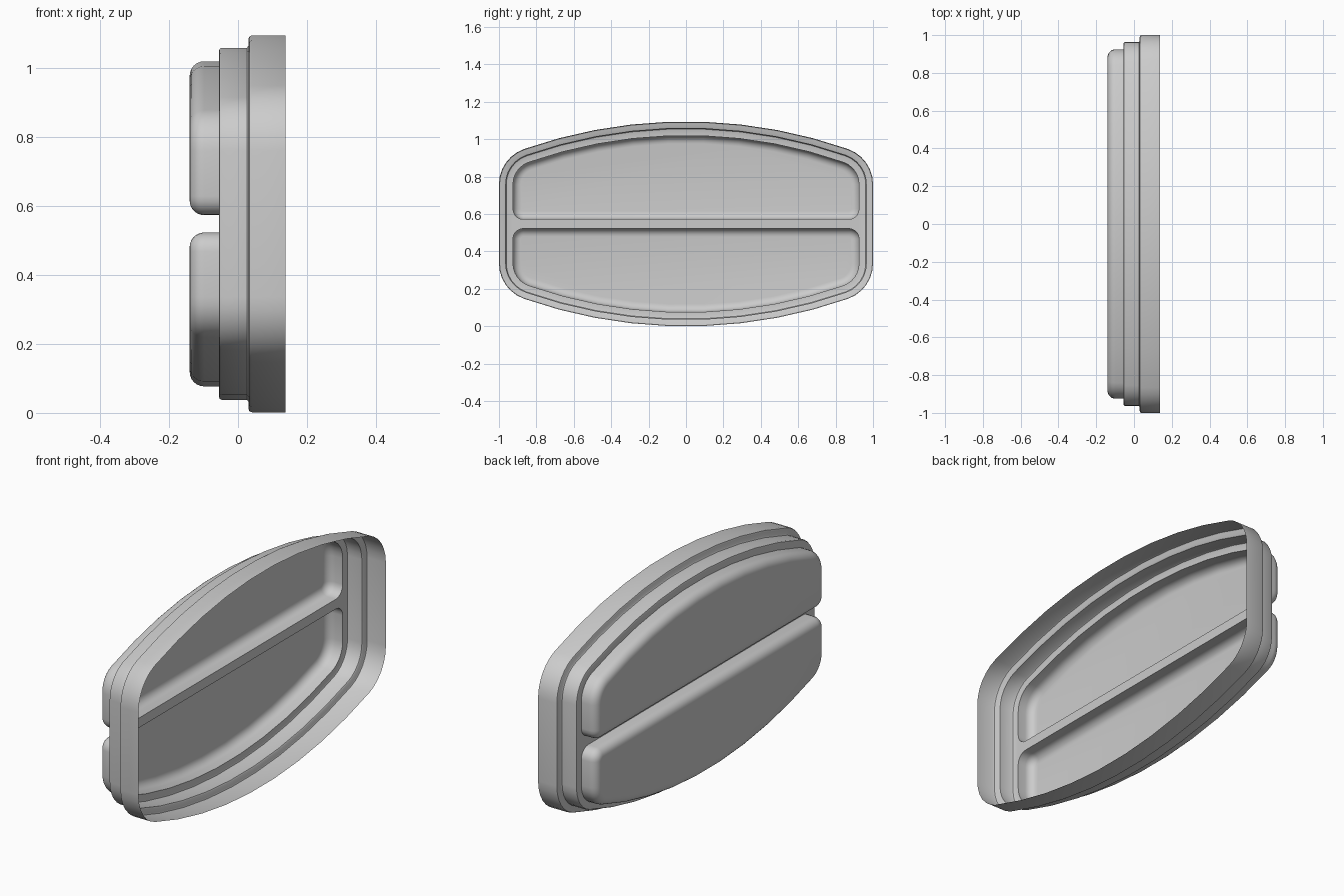
import bpy, bmesh
from math import sin, cos, acos, pi

if "Cube" in bpy.data.objects:
    bpy.data.objects.remove(bpy.data.objects["Cube"])

H = 1.095            # total height
MID = H / 2
R_TOP, R_COR = 2.62, 0.20          # crown arc and corner radii of the outer outline
CY = 1 - R_COR                     # corner centre
ZA = H - R_TOP                     # crown arc centre height
CZ = ZA + ((R_TOP - R_COR) ** 2 - CY ** 2) ** 0.5
ANG = acos(CY / (R_TOP - R_COR))   # where the corner meets the crown arc
GAP = 0.025                        # half width of the central groove


def upper_half(off):
    """Upper half of the outline, inset by off, as (y, z) from right to left."""
    r, big = R_COR - off, R_TOP - off
    right = [(CY + r * cos(ANG * i / 6), CZ + r * sin(ANG * i / 6)) for i in range(7)]
    crown = [(big * cos(a), ZA + big * sin(a))
             for a in (ANG + (pi - 2 * ANG) * i / 9 for i in range(1, 9))]
    left = [(-y, z) for y, z in reversed(right)]
    return right + crown + left


def full_outline(off):
    top = upper_half(off)
    return top + [(-y, H - z) for y, z in top]


def lower_corner(off, base=0.075):
    """Rounded right corner of the upper panel beside the groove."""
    d = off - base
    r = 0.055 - d
    cy, cz = 1 - off - r, MID + GAP + d + r
    return [(cy + r * sin(a), cz - r * cos(a)) for a in (pi / 2 * i / 5 for i in range(6))]


def panel_outline(off):
    corner = lower_corner(off)
    return corner + upper_half(off) + [(-y, z) for y, z in reversed(corner)]


def loft(name, rings, cap=False, flip=False):
    """Skin a list of (x, outline) rings; optionally close the last one."""
    bm = bmesh.new()
    loops = [[bm.verts.new((x, y, H - z if flip else z)) for y, z in pts] for x, pts in rings]
    n = len(loops[0])
    for a, b in zip(loops, loops[1:]):
        for i in range(n):
            j = (i + 1) % n
            bm.faces.new((a[i], a[j], b[j], b[i]))
    if cap:
        bm.faces.new(loops[-1])
    if flip == cap:
        bm.normal_update()
    # outside of the shell faces -x
    bm.normal_update()
    if sum(f.normal.x * f.calc_area() for f in bm.faces) > 0:
        bmesh.ops.reverse_faces(bm, faces=bm.faces[:])
    me = bpy.data.meshes.new(name)
    bm.to_mesh(me)
    bm.free()
    ob = bpy.data.objects.new(name, me)
    bpy.context.collection.objects.link(ob)
    bpy.ops.object.select_all(action='DESELECT')
    ob.select_set(True)
    bpy.context.view_layer.objects.active = ob
    bpy.ops.object.shade_smooth_by_angle(angle=0.6)
    return ob


# Stepped rim: open edge, first step, second step, inner flange
profile = [(0.137, 0.0), (0.040, 0.0), (0.033, 0.003), (0.030, 0.010), (0.030, 0.030),
           (0.026, 0.036), (-0.048, 0.036), (-0.053, 0.039), (-0.055, 0.045), (-0.055, 0.075)]
loft("stepped_rim", [(x, full_outline(o)) for x, o in profile])

# Two pillow-shaped panels with rounded front edges
R = 0.042
rings = [(-0.055, 0.075), (-0.098, 0.075)]
rings += [(-0.098 - R * sin(a), 0.075 + R * (1 - cos(a)))
          for a in (pi / 2 * i / 6 for i in range(1, 7))]
for name, flip in (("upper_panel", False), ("lower_panel", True)):
    loft(name, [(x, panel_outline(o)) for x, o in rings], cap=True, flip=flip)

# Floor of the groove between the panels, flared into the flange at both ends
c = lower_corner(0.075)
right = [(y, H - z) for y, z in c] + list(reversed(c))
left = [(-y, H - z) for y, z in right]
loft("groove_floor", [(-0.055, right + left)], cap=True)
